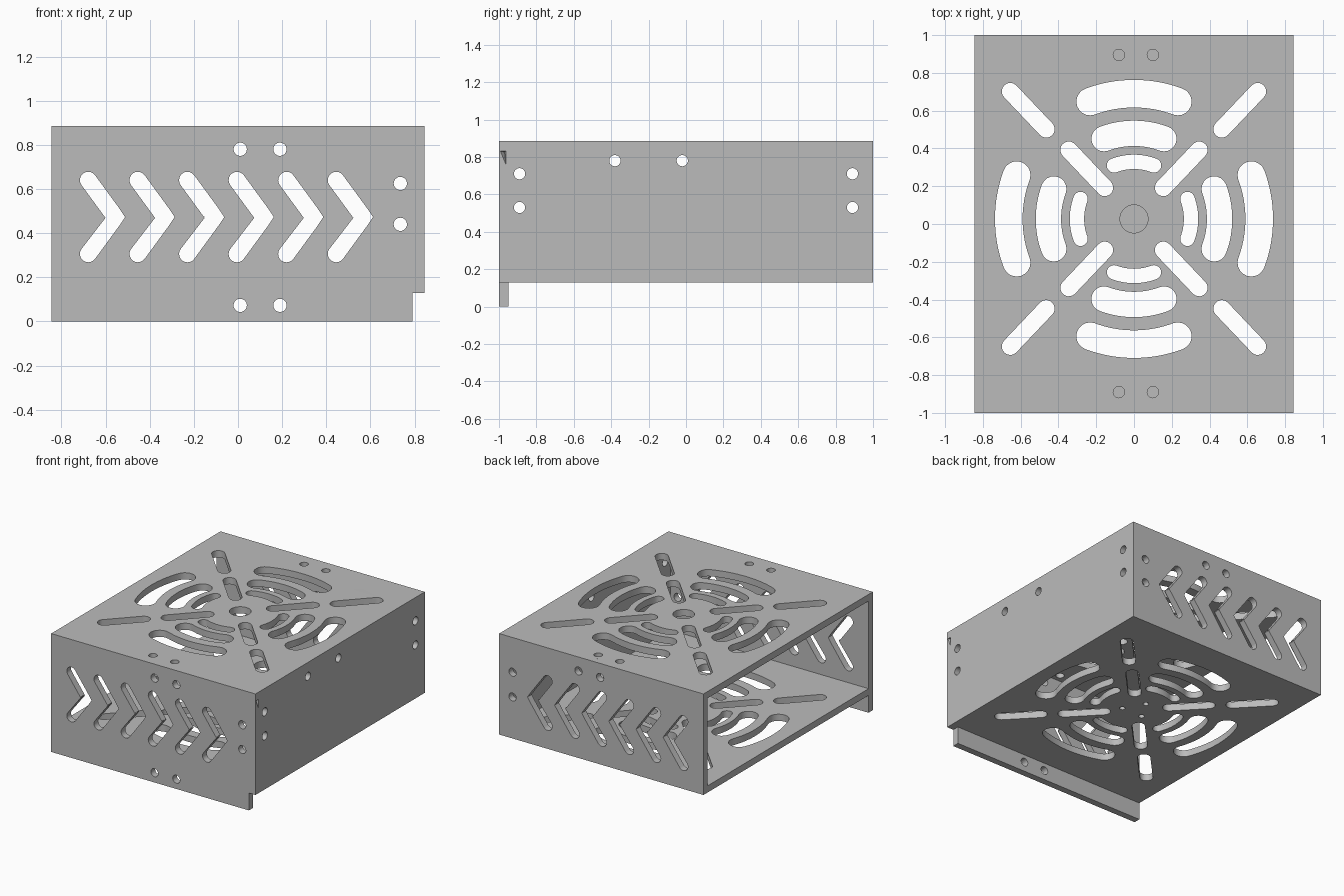
import bpy, bmesh
from math import sin, cos, pi, radians
from mathutils import Vector, Matrix

if "Cube" in bpy.data.objects:
    bpy.data.objects.remove(bpy.data.objects["Cube"])

# Overall dimensions
HX, HY, FLOOR, TOP, T = 0.845, 1.0, 0.13, 0.885, 0.05
SCREW = 0.03
VENT_Y = 0.027

metal = bpy.data.materials.new("light grey metal")
metal.use_nodes = True
GREY = (0.5, 0.5, 0.5, 1)
metal.diffuse_color = GREY
metal.node_tree.nodes["Principled BSDF"].inputs["Base Color"].default_value = GREY


def circle(x, y, r, n=32):
    return [(x + r * cos(2 * pi * i / n), y + r * sin(2 * pi * i / n)) for i in range(n)]


def rect(x0, x1, y0, y1):
    return [(x0, y0), (x1, y0), (x1, y1), (x0, y1)]


def slot(path, r, cap=10):
    """Outline of a round-ended slot of half width r along a path."""
    pts = [Vector(p) for p in path]
    dirs = [(b - a).normalized() for a, b in zip(pts, pts[1:])]
    left, right = [], []
    for i in range(1, len(pts) - 1):
        n = (dirs[i - 1] + dirs[i]).normalized().orthogonal()
        off = n * r / n.dot(dirs[i].orthogonal())
        left.append(pts[i] + off)
        right.append(pts[i] - off)

    def end(centre, direction):
        n = direction.orthogonal()
        return [centre + r * (n * cos(a) - direction * sin(a))
                for a in (-pi * k / cap for k in range(cap + 1))]

    tail = end(pts[-1], dirs[-1])
    head = end(pts[0], -dirs[0])
    return left + tail + right[::-1] + head


def panel(name, outline, holes, matrix):
    """Flat sheet of thickness T with holes, placed by a matrix."""
    curve = bpy.data.curves.new(name, "CURVE")
    curve.dimensions = "2D"
    curve.fill_mode = "BOTH"
    curve.extrude = T / 2
    for loop in [outline] + holes:
        spline = curve.splines.new("POLY")
        spline.points.add(len(loop) - 1)
        for point, co in zip(spline.points, loop):
            point.co = (co[0], co[1], 0, 1)
        spline.use_cyclic_u = True
    temp = bpy.data.objects.new(name + "_curve", curve)
    bpy.context.collection.objects.link(temp)
    graph = bpy.context.evaluated_depsgraph_get()
    mesh = bpy.data.meshes.new_from_object(temp.evaluated_get(graph))
    bpy.data.objects.remove(temp)
    bm = bmesh.new()
    bm.from_mesh(mesh)
    bmesh.ops.remove_doubles(bm, verts=bm.verts, dist=0.0001)
    bm.transform(matrix)
    bmesh.ops.recalc_face_normals(bm, faces=bm.faces)
    bm.to_mesh(mesh)
    bm.free()
    mesh.materials.clear()
    mesh.materials.append(metal)
    obj = bpy.data.objects.new(name, mesh)
    bpy.context.collection.objects.link(obj)
    return obj


def activate(obj):
    bpy.ops.object.select_all(action="DESELECT")
    obj.select_set(True)
    bpy.context.view_layer.objects.active = obj


# Round vent pattern: three rings of arcs and four pairs of diagonal slots
vents = []
for q in range(4):
    for radius, half in ((0.663, 0.073), (0.453, 0.067), (0.302, 0.038)):
        angles = [q * pi / 2 + radians(20.5) * (k / 8 - 1) for k in range(17)]
        vents.append(slot([(radius * cos(a), VENT_Y + radius * sin(a)) for a in angles], half))
for sx in (-1, 1):
    for sy in (-1, 1):
        for a, b in ((0.155, 0.345), (0.465, 0.655)):
            vents.append(slot([(sx * a, VENT_Y + sy * (a + 0.01)),
                               (sx * b, VENT_Y + sy * (b + 0.02))], 0.045))

# Row of chevron vents
chevrons = []
for i in range(6):
    x, z = -0.678 + 0.2245 * i, 0.473
    chevrons.append(slot([(x, z + 0.167), (x + 0.109, z + 0.018), (x + 0.121, z),
                          (x + 0.109, z - 0.018), (x, z - 0.167)], 0.038))

upright = Matrix.Rotation(pi / 2, 4, "X")
sideways = Matrix.Rotation(pi / 2, 4, "Z") @ upright


def at(x, y, z):
    return Matrix.Translation((x, y, z))


# Front and back panels
wall_screws = [circle(x, z, SCREW) for x, z in
               ((0.01, 0.78), (0.19, 0.78), (0.735, 0.625), (0.735, 0.44))]
lip_screws = [circle(x, 0.073, SCREW) for x in (0.01, 0.19)]
front_outline = [(-HX, 0), (HX - 0.055, 0), (HX - 0.055, FLOOR), (HX, FLOOR),
                 (HX, TOP), (-HX, TOP)]
front = panel("front_panel", front_outline, chevrons + wall_screws + lip_screws,
              at(0, -HY + T / 2, 0) @ upright)
back = panel("back_panel", rect(-HX, HX, FLOOR, TOP), chevrons + wall_screws,
             at(0, HY - T / 2, 0) @ upright)

# Closed side panel
side_screws = [circle(y, z, SCREW) for y in (-0.89, 0.89) for z in (0.53, 0.71)]
side_screws += [circle(y, 0.78, SCREW) for y in (-0.38, -0.02)]
side = panel("side_panel", rect(-HY + T, HY - T, FLOOR, TOP), side_screws,
             at(HX - T / 2, 0, 0) @ sideways)

# Top and bottom panels
sheet = rect(-HX, HX - T, -HY + T, HY - T)
top_holes = [circle(0, VENT_Y, 0.074, 48)]
top_holes += [circle(x, y, SCREW) for x in (-0.08, 0.1) for y in (-0.89, 0.895)]
bottom_holes = [circle(0.1 * sin(a), VENT_Y + 0.1 * cos(a), 0.02)
                for a in (0, 2 * pi / 3, 4 * pi / 3)]
top = panel("top_panel", sheet, vents + top_holes, at(0, 0, TOP - T / 2))
bottom = panel("bottom_panel", sheet, vents + bottom_holes, at(0, 0, FLOOR + T / 2))

# Small corner nick in the edge of the front panel
mesh = bpy.data.meshes.new("nick_cutter")
bm = bmesh.new()
for co in ((0.85, -0.997, 0.833), (0.85, -0.962, 0.833), (0.85, -0.962, 0.75),
           (0.815, -0.97, 0.825)):
    bm.verts.new(co)
bmesh.ops.convex_hull(bm, input=bm.verts)
bmesh.ops.recalc_face_normals(bm, faces=bm.faces)
bm.to_mesh(mesh)
bm.free()
mesh.materials.append(metal)
cutter = bpy.data.objects.new("nick_cutter", mesh)
bpy.context.collection.objects.link(cutter)
cutter.hide_render = True
nick = front.modifiers.new("corner nick", "BOOLEAN")
nick.operation = "DIFFERENCE"
nick.solver = "EXACT"
nick.object = cutter
activate(front)
bpy.ops.object.modifier_apply(modifier=nick.name)
bpy.data.objects.remove(cutter)

# Smooth hole walls, sharp edges
for obj in (front, back, side, top, bottom):
    activate(obj)
    bpy.ops.object.shade_smooth_by_angle(angle=radians(30))
